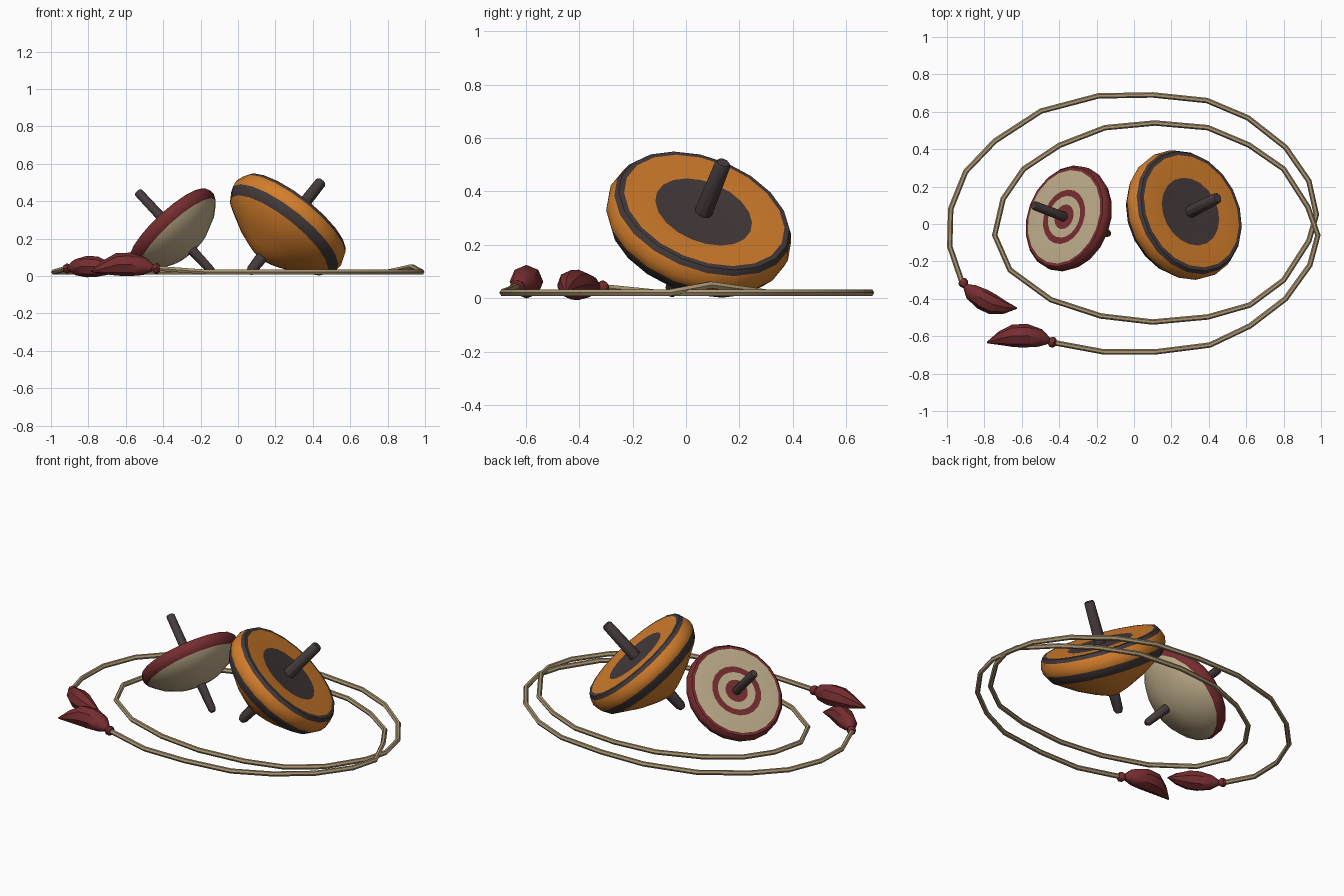
import bpy, bmesh, math
from mathutils import Vector

if "Cube" in bpy.data.objects:
    bpy.data.objects.remove(bpy.data.objects["Cube"])


def material(name, rgb):
    m = bpy.data.materials.new(name)
    m.diffuse_color = (*rgb, 1)
    m.use_nodes = True
    m.node_tree.nodes["Principled BSDF"].inputs["Base Color"].default_value = m.diffuse_color
    return m


ORANGE = material("orange paint", (0.66, 0.21, 0.025))
DARK = material("dark wood", (0.060, 0.043, 0.044))
MAROON = material("maroon", (0.18, 0.026, 0.029))
CREAM = material("cream paint", (0.52, 0.42, 0.26))
ROPE = material("cord tan", (0.40, 0.30, 0.17))


def finish(bm, name, mats, angle=35):
    bmesh.ops.recalc_face_normals(bm, faces=bm.faces)
    me = bpy.data.meshes.new(name)
    bm.to_mesh(me)
    bm.free()
    for m in mats:
        me.materials.append(m)
    ob = bpy.data.objects.new(name, me)
    bpy.context.collection.objects.link(ob)
    bpy.ops.object.select_all(action='DESELECT')
    bpy.context.view_layer.objects.active = ob
    ob.select_set(True)
    bpy.ops.object.shade_smooth_by_angle(angle=math.radians(angle))
    return ob


def skin(bm, rings, slots):
    """Bridge rings of points; cap both ends."""
    vs = [[bm.verts.new(p) for p in ring] for ring in rings]
    n = len(vs[0])
    for a, b, slot in zip(vs, vs[1:], slots):
        for i in range(n):
            j = (i + 1) % n
            bm.faces.new((a[i], a[j], b[j], b[i])).material_index = slot
    bm.faces.new(vs[0]).material_index = slots[0]
    bm.faces.new(vs[-1]).material_index = slots[-1]


def lathe(name, profile, slots, mats, centre, axis, sides):
    """Turned part: profile of (radius, height along the axis)."""
    q = Vector(axis).normalized().to_track_quat('Z', 'Y')
    c = Vector(centre)
    rings = []
    for r, h in profile:
        rings.append([c + q @ Vector((r * math.cos(t), r * math.sin(t), h))
                      for t in (2 * math.pi * i / sides for i in range(sides))])
    bm = bmesh.new()
    skin(bm, rings, slots)
    return finish(bm, name, mats)


def tube(name, path, radii, mat, sides, angle=35):
    """Round section swept along a mostly level path."""
    pts = [Vector(p) for p in path]
    rings = []
    for k, p in enumerate(pts):
        t = (pts[min(k + 1, len(pts) - 1)] - pts[max(k - 1, 0)]).normalized()
        side = t.cross(Vector((0, 0, 1))).normalized()
        up = side.cross(t)
        rings.append([p + radii[k] * (side * math.cos(a) + up * math.sin(a))
                      for a in (2 * math.pi * i / sides for i in range(sides))])
    bm = bmesh.new()
    skin(bm, rings, [0] * (len(rings) - 1))
    return finish(bm, name, [mat], angle)


# Large orange top
C1, A1 = (0.30, 0.065, 0.32), (0.59, 0.30, 0.75)
lathe("large_top_body",
      [(0.035, -0.295), (0.10, -0.27), (0.20, -0.22), (0.325, -0.137),
       (0.355, -0.085), (0.36, -0.05), (0.347, -0.01), (0.335, 0.01),
       (0.315, 0.012), (0.19, 0.004), (0.02, 0.004)],
      [0, 0, 0, 1, 0, 0, 1, 1, 0, 1], [ORANGE, DARK], C1, A1, 20)
lathe("large_top_handle", [(0.034, -0.02), (0.030, 0.24), (0.024, 0.25)],
      [0, 0], [DARK], C1, A1, 10)
lathe("large_top_foot", [(0.018, -0.405), (0.028, -0.385), (0.034, -0.26)],
      [0, 0], [DARK], C1, A1, 10)

# Small cream and maroon top
C2, A2 = (-0.37, 0.037, 0.272), (-0.66, 0.25, 0.71)
lathe("small_top_body",
      [(0.025, -0.19), (0.13, -0.165), (0.22, -0.118), (0.275, -0.07),
       (0.29, -0.04), (0.288, -0.012), (0.275, 0.004), (0.258, 0.006),
       (0.15, 0.006), (0.115, 0.006), (0.068, 0.006), (0.015, 0.006)],
      [0, 0, 0, 1, 1, 1, 1, 0, 1, 0, 1], [CREAM, MAROON], C2, A2, 20)
lathe("small_top_handle", [(0.026, -0.02), (0.024, 0.245), (0.019, 0.252)],
      [0, 0], [DARK], C2, A2, 10)
lathe("small_top_foot", [(0.014, -0.36), (0.022, -0.345), (0.027, -0.16)],
      [0, 0], [DARK], C2, A2, 10)

# Cord: outer loop, inner loop, then outer again, lifted where it crosses
cord = [(-.92, -.31), (-.985, -.12), (-.98, .08), (-.90, .28), (-.743, .444),
        (-.497, .604), (-.19, .685), (.10, .69), (.39, .66), (.61, .567),
        (.81, .41), (.935, .23), (.975, .05), (.935, -.09), (.80, -.30),
        (.62, -.433), (.395, -.497), (.10, -.524), (-.176, -.492),
        (-.444, -.405), (-.663, -.246), (-.745, -.06), (-.70, .134),
        (-.59, .294), (-.40, .42), (-.155, .515), (.112, .54), (.395, .515),
        (.615, .422), (.80, .294), (.93, .09), (.983, -.06), (.94, -.22),
        (.81, -.40), (.62, -.545), (.406, -.647), (.112, -.684),
        (-.16, -.684), (-.42, -.636)]
lift = {0: 0.04, 30: 0.05, len(cord) - 1: 0.04}
tube("cord", [(x, y, lift.get(i, 0.021)) for i, (x, y) in enumerate(cord)],
     [0.0145] * len(cord), ROPE, 6, 50)

# Tassels: knot at the cord end, swelling body, bent pointed tip
RADII = [0.018, 0.027, 0.027, 0.017, 0.045, 0.06, 0.058, 0.036, 0.004]
tube("tassel_left",
     [(-.925, -.30, .04), (-.918, -.307, .04), (-.908, -.32, .04),
      (-.90, -.332, .042), (-.87, -.362, .046), (-.81, -.402, .05),
      (-.755, -.43, .05), (-.69, -.446, .04), (-.626, -.45, .025)],
     [r * 0.95 for r in RADII], MAROON, 8, 40)
tube("tassel_front",
     [(-.418, -.636, .04), (-.428, -.634, .04), (-.442, -.63, .04),
      (-.455, -.625, .043), (-.50, -.61, .052), (-.575, -.597, .062),
      (-.645, -.598, .062), (-.715, -.612, .045), (-.785, -.634, .025)],
     [r * 1.05 for r in RADII], MAROON, 8, 40)
